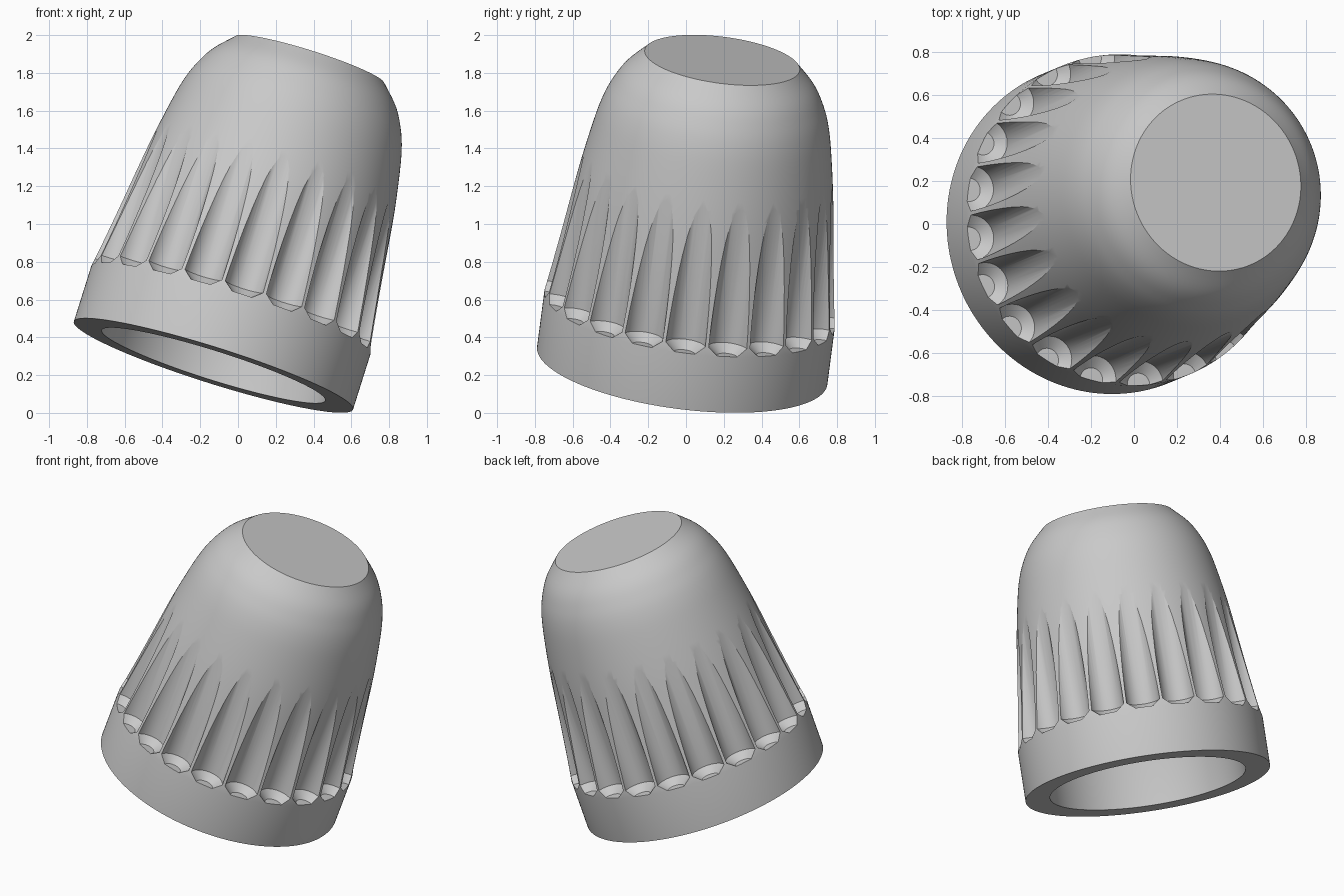
import bpy, bmesh, math
from mathutils import Matrix, Vector

cube = bpy.data.objects.get("Cube")
if cube:
    bpy.data.objects.remove(cube, do_unlink=True)

grey = bpy.data.materials.new("plain grey")
grey.use_nodes = True
COLOUR = (0.585, 0.585, 0.585, 1)
grey.diffuse_color = COLOUR
grey.node_tree.nodes["Principled BSDF"].inputs["Base Color"].default_value = COLOUR


def lathe(bm, profile, segments, centre=(0, 0)):
    """Spin a (radius, height) profile whose ends lie on the axis."""
    rows = []
    for r, z in profile:
        count = 1 if r == 0 else segments
        rows.append([bm.verts.new((centre[0] + r * math.cos(math.tau * i / segments),
                                   centre[1] + r * math.sin(math.tau * i / segments), z))
                     for i in range(count)])
    for a, b in zip(rows, rows[1:]):
        for i in range(segments):
            j = (i + 1) % segments
            if len(a) == 1:
                bm.faces.new((a[0], b[j], b[i]))
            elif len(b) == 1:
                bm.faces.new((a[i], a[j], b[0]))
            else:
                bm.faces.new((a[i], a[j], b[j], b[i]))


def make_object(name, bm):
    bmesh.ops.recalc_face_normals(bm, faces=bm.faces)
    mesh = bpy.data.meshes.new(name)
    bm.to_mesh(mesh)
    bm.free()
    mesh.materials.append(grey)
    obj = bpy.data.objects.new(name, mesh)
    bpy.context.collection.objects.link(obj)
    return obj


def smooth_curve(points, steps=5):
    """Catmull-Rom curve through the points."""
    p = [Vector(q) for q in points]
    p = [2 * p[0] - p[1]] + p + [2 * p[-1] - p[-2]]
    out = []
    for a, b, c, d in zip(p, p[1:], p[2:], p[3:]):
        for k in range(steps):
            t = k / steps
            out.append(0.5 * (2 * b + (c - a) * t + (2 * a - 5 * b + 4 * c - d) * t ** 2
                              + (3 * b - a - 3 * c + d) * t ** 3))
    return [tuple(v) for v in out] + [tuple(points[-1])]


# Hollow cap: straight skirt, domed sides, flat crown
WALL = 0.155
dome = smooth_curve([(.775, .31), (.75, .48), (.72, .70), (.678, 1.02), (.634, 1.28),
                     (.601, 1.42), (.561, 1.52), (.507, 1.61), (.414, 1.708)])
outer = [(.775, 0)] + dome + [(0, 1.708)]
inner = [(.775 - WALL, 0)] + [(r - WALL, z) for r, z in dome if z < 1.55] + [(0, 1.55)]
bm = bmesh.new()
lathe(bm, inner[::-1] + outer, 160)
cap = make_object("grip_cap", bm)

# Upright grooves with tapered floors, evenly spaced around the skirt
GROOVES = 21
bm = bmesh.new()
for k in range(GROOVES):
    a = math.radians(-2) + math.tau * k / GROOVES
    lathe(bm, [(0, .312), (.055, .312), (.106, .355), (.106, 1.3), (0, 1.3)], 40,
          (.772 * math.cos(a), .772 * math.sin(a)))
cutter = make_object("groove_cutter", bm)
cutter.hide_render = True

cut = cap.modifiers.new("grooves", 'BOOLEAN')
cut.operation = 'DIFFERENCE'
cut.solver = 'EXACT'
cut.object = cutter
bpy.ops.object.select_all(action='DESELECT')
bpy.context.view_layer.objects.active = cap
cap.select_set(True)
bpy.ops.object.modifier_apply(modifier=cut.name)
bpy.data.objects.remove(cutter, do_unlink=True)
bpy.ops.object.shade_smooth_by_angle(angle=math.radians(25))

# Lean the cap over, resting on the edge of its skirt
axis = Vector((.298, .124, .946)).normalized()
side = Vector((axis.z, 0, -axis.x)).normalized()
back = axis.cross(side)
tilt = Matrix((side, back, axis)).transposed().to_4x4()
cap.matrix_world = Matrix.Translation((-.13, -.02, .251)) @ tilt
